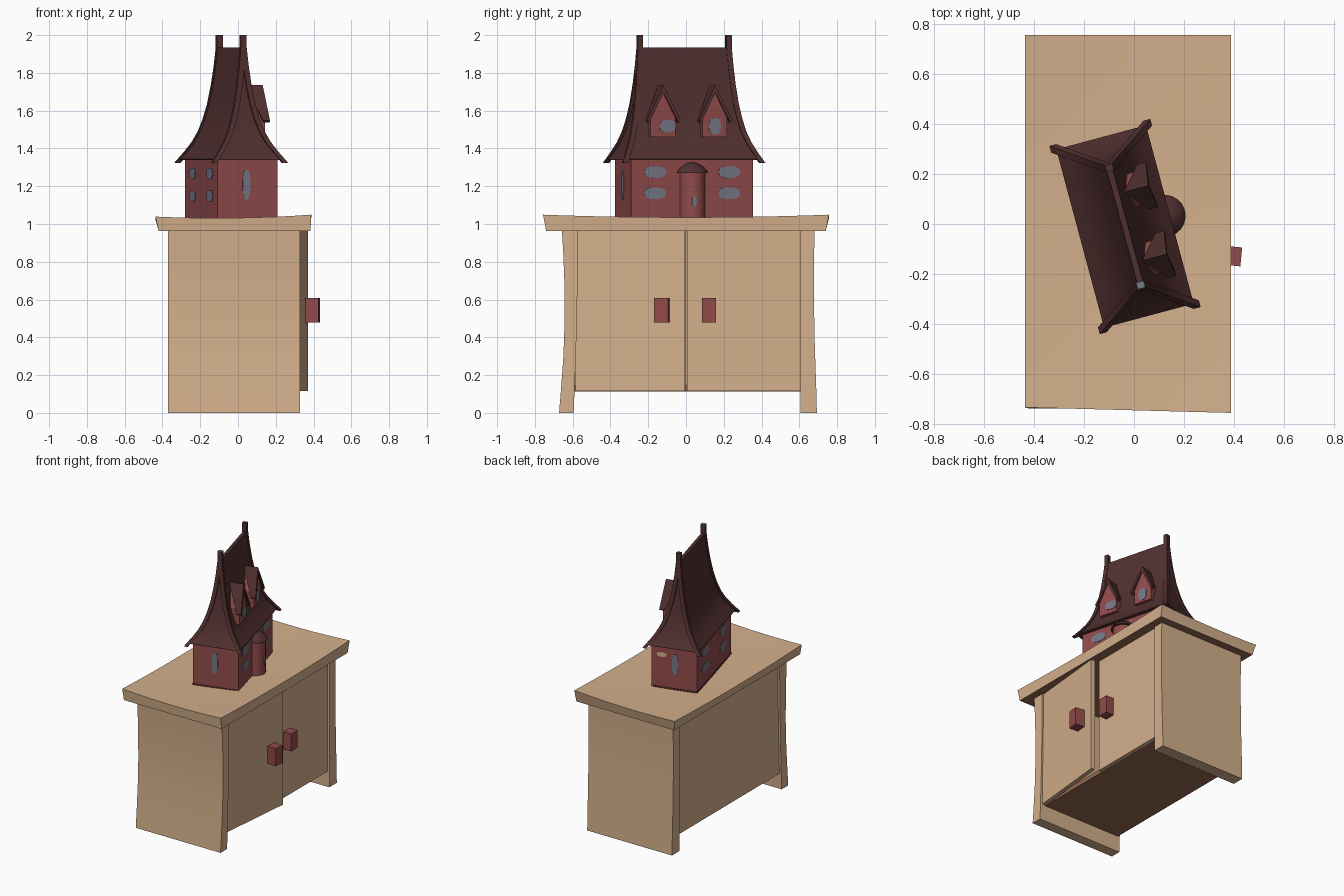
import bpy, bmesh, math
from mathutils import Matrix, Vector

if "Cube" in bpy.data.objects:
    bpy.data.objects.remove(bpy.data.objects["Cube"])


def mat(name, rgb):
    m = bpy.data.materials.new(name)
    m.diffuse_color = (*rgb, 1)
    m.use_nodes = True
    m.node_tree.nodes["Principled BSDF"].inputs["Base Color"].default_value = m.diffuse_color
    return m


WOOD = mat("tan wood", (0.66, 0.435, 0.262))
UNDER = mat("dark underside wood", (0.29, 0.14, 0.08))
RED = mat("brick red", (0.285, 0.07, 0.07))
DARK = mat("dark roof brown", (0.083, 0.029, 0.029))
GLASS = mat("grey blue glass", (0.175, 0.19, 0.24))
EYE = Matrix.Identity(4)
HOUSE = Matrix.Translation((-0.036, -0.01, 0)) @ Matrix.Rotation(math.radians(15), 4, 'Z')


def loft(name, rings, material, matrix=EYE, smooth=True):
    """Skin a list of equal-length rings and cap both ends."""
    bm = bmesh.new()
    vs = [[bm.verts.new(p) for p in r] for r in rings]
    n = len(vs[0])
    for a, b in zip(vs, vs[1:]):
        for i in range(n):
            j = (i + 1) % n
            bm.faces.new((a[i], a[j], b[j], b[i]))
    bm.faces.new(vs[0])
    bm.faces.new(vs[-1])
    bmesh.ops.recalc_face_normals(bm, faces=bm.faces)
    me = bpy.data.meshes.new(name)
    bm.to_mesh(me)
    bm.free()
    me.materials.append(material)
    ob = bpy.data.objects.new(name, me)
    bpy.context.collection.objects.link(ob)
    ob.matrix_world = matrix
    if smooth:
        bpy.ops.object.select_all(action='DESELECT')
        ob.select_set(True)
        bpy.context.view_layer.objects.active = ob
        bpy.ops.object.shade_smooth_by_angle(angle=math.radians(30))
    return ob


def paint(ob, material, direction):
    """Recolour the faces that point in one direction."""
    ob.data.materials.append(material)
    for f in ob.data.polygons:
        if f.normal.dot(Vector(direction)) > 0.9:
            f.material_index = 1


def rect(hx, hy, z, cx=0, cy=0):
    return [(cx + sx * hx, cy + sy * hy, z) for sx, sy in ((-1, -1), (1, -1), (1, 1), (-1, 1))]


def box(name, x, y, z, material, matrix=EYE):
    c = ((x[0] + x[1]) / 2, (y[0] + y[1]) / 2)
    h = ((x[1] - x[0]) / 2, (y[1] - y[0]) / 2)
    return loft(name, [rect(*h, k, *c) for k in z], material, matrix, False)


def circle(r, z, cx, n=20):
    return [(cx + r * math.cos(2 * math.pi * i / n), r * math.sin(2 * math.pi * i / n), z)
            for i in range(n)]


def oval(name, pos, heading, w, h, material=GLASS):
    """Thin oval plate on a house wall facing the heading angle."""
    m = HOUSE @ Matrix.Translation(pos) @ Matrix.Rotation(math.radians(heading), 4, 'Z')
    rings = []
    for d in (-0.003, 0.003):
        ring = []
        for i in range(20):
            a = 2 * math.pi * i / 20
            c, s = math.cos(a), math.sin(a)
            ring.append((d, w / 2 * math.copysign(abs(c) ** 0.8, c),
                         h / 2 * math.copysign(abs(s) ** 0.8, s)))
        rings.append(ring)
    loft(name, rings, material, m, False)


# sagging cabinet top with flared rim and dark underside
rings = []
for i in range(17):
    v = -1 + i / 8
    ring = [(-0.42, v * 0.74, 0.962), (0.383, v * 0.74, 0.962)]
    for j in range(9):
        x = 0.388 - 0.825 * j / 8
        u = (x + 0.025) / 0.41
        y = v * 0.757
        if v < 0:
            y += 0.022 * v * (x - 0.388) / 0.825
        ring.append((x, y, 1.018 + 0.012 * u * u + 0.005 * u + 0.014 * v * v))
    rings.append(ring)
paint(loft("cabinet_top", rings, WOOD), UNDER, (0, 0, -1))

# bowed side panels: height, outer y, inner y
left = [(0, -0.672, -0.595), (0.12, -0.662, -0.59), (0.3, -0.649, -0.583), (0.5, -0.642, -0.578),
        (0.7, -0.644, -0.574), (0.85, -0.65, -0.572), (0.98, -0.658, -0.572)]
right = [(0, 0.693, 0.605), (0.15, 0.689, 0.605), (0.35, 0.682, 0.605), (0.6, 0.677, 0.605),
         (0.8, 0.677, 0.605), (0.98, 0.682, 0.605)]
for name, prof in (("left_side_panel", left), ("right_side_panel", right)):
    loft(name, [rect(0.3485, abs(a - b) / 2, z, -0.0215, (a + b) / 2) for z, a, b in prof], WOOD)

# cabinet back and floor
paint(box("back_panel", (-0.355, -0.33), (-0.6, 0.62), (0.115, 0.98), WOOD), UNDER, (0, 0, -1))
box("cabinet_floor", (-0.35, 0.285), (-0.6, 0.62), (0.114, 0.145), UNDER)

# doors: the left one stands slightly open
hinge = Matrix.Translation((0.315, -0.585, 0)) @ Matrix.Rotation(math.radians(-5.6), 4, 'Z')
box("left_door", (-0.03, 0), (0, 0.583), (0.115, 0.962), WOOD, hinge)
box("left_handle", (-0.005, 0.07), (0.424, 0.5), (0.478, 0.608), RED, hinge)
box("right_door", (0.284, 0.314), (0.006, 0.61), (0.115, 0.967), WOOD)
box("right_handle", (0.309, 0.378), (0.085, 0.16), (0.478, 0.608), RED)

# house walls with a dark footing on the rear and ends
box("house_walls", (-0.164, 0.164), (-0.334, 0.334), (1.015, 1.345), RED, HOUSE)
box("house_footing", (-0.166, 0.15), (-0.336, 0.336), (1.012, 1.032), DARK, HOUSE)

# flared hip roof: spread, height
curve = [(1, 1.343), (0.8, 1.382), (0.61, 1.433), (0.46, 1.488), (0.34, 1.55),
         (0.22, 1.635), (0.12, 1.74), (0.05, 1.84), (0, 1.935)]


def spread(t):
    return 0.012 + 0.174 * t, 0.243 + 0.127 * t


loft("main_roof", [rect(*spread(1), 1.338)] + [rect(*spread(t), z) for t, z in curve], DARK, HOUSE)

# hip rafters ending in tall ridge posts, the front pair tipped in grey
for sx in (-1, 1):
    for sy in (-1, 1):
        path = [(1.05, 1.322)] + curve[1:] + [(0, 2.0)]
        rings = []
        for t, z in path:
            hx, hy = spread(t)
            rings.append(rect(0.014, 0.014, z, sx * (hx - 0.01 * (1 - t)), sy * hy))
        rafter = loft("hip_rafter", rings, DARK, HOUSE)
        if sy < 0:
            paint(rafter, GLASS, (0, 0, 1))
            rafter.data.polygons[0].material_index = 0

# round stair tower with domed cap
loft("tower", [circle(0.068, z, 0.165) for z in (1.015, 1.285)], RED, HOUSE)
cap = [(0.084, 1.27), (0.08, 1.28), (0.065, 1.297), (0.045, 1.313), (0.022, 1.323), (0.004, 1.327)]
loft("tower_cap", [circle(r, z, 0.165) for r, z in cap], DARK, HOUSE)
oval("tower_window", (0.232, -0.006, 1.12), 0, 0.025, 0.055)

# dormers with steep gable roofs tapering towards the eaves
for s, shift, w, h in ((-1, 0.025, 0.09, 0.065), (1, 0, 0.065, 0.09)):
    cy = s * 0.142 - 0.008
    gable = [(-0.068, 1.46), (0.068, 1.46), (0.068, 1.58), (0, 1.70), (-0.068, 1.58)]
    loft("dormer_wall", [[(x, cy + y, z) for y, z in gable] for x in (0.03, 0.128)],
         RED, HOUSE, False)
    vee = [(0, 1.735), (0.093, 1.548), (0.08, 1.537), (0, 1.695), (-0.08, 1.537), (-0.093, 1.548)]
    loft("dormer_roof", [[(x + k * (1.64 - z), cy + y, z) for y, z in vee]
                         for x, k in ((0.071, 0.43), (0.14, 0.08))], DARK, HOUSE, False)
    oval("dormer_window", (0.129, cy + shift, 1.518), 0, w, h)

# wall windows
for s in (-1, 1):
    for z in (1.275, 1.163):
        oval("front_window", (0.164, s * 0.203, z), 0, 0.118, 0.062)
    for z in (1.267, 1.148):
        oval("rear_window", (-0.164, s * 0.175, z), 180, 0.125, 0.06)
    oval("end_window", (-0.006, s * 0.334, 1.207), s * 90, 0.042, 0.16)
oval("end_oval_plate", (0.09, 0.334, 1.27), 90, 0.07, 0.035, WOOD)
